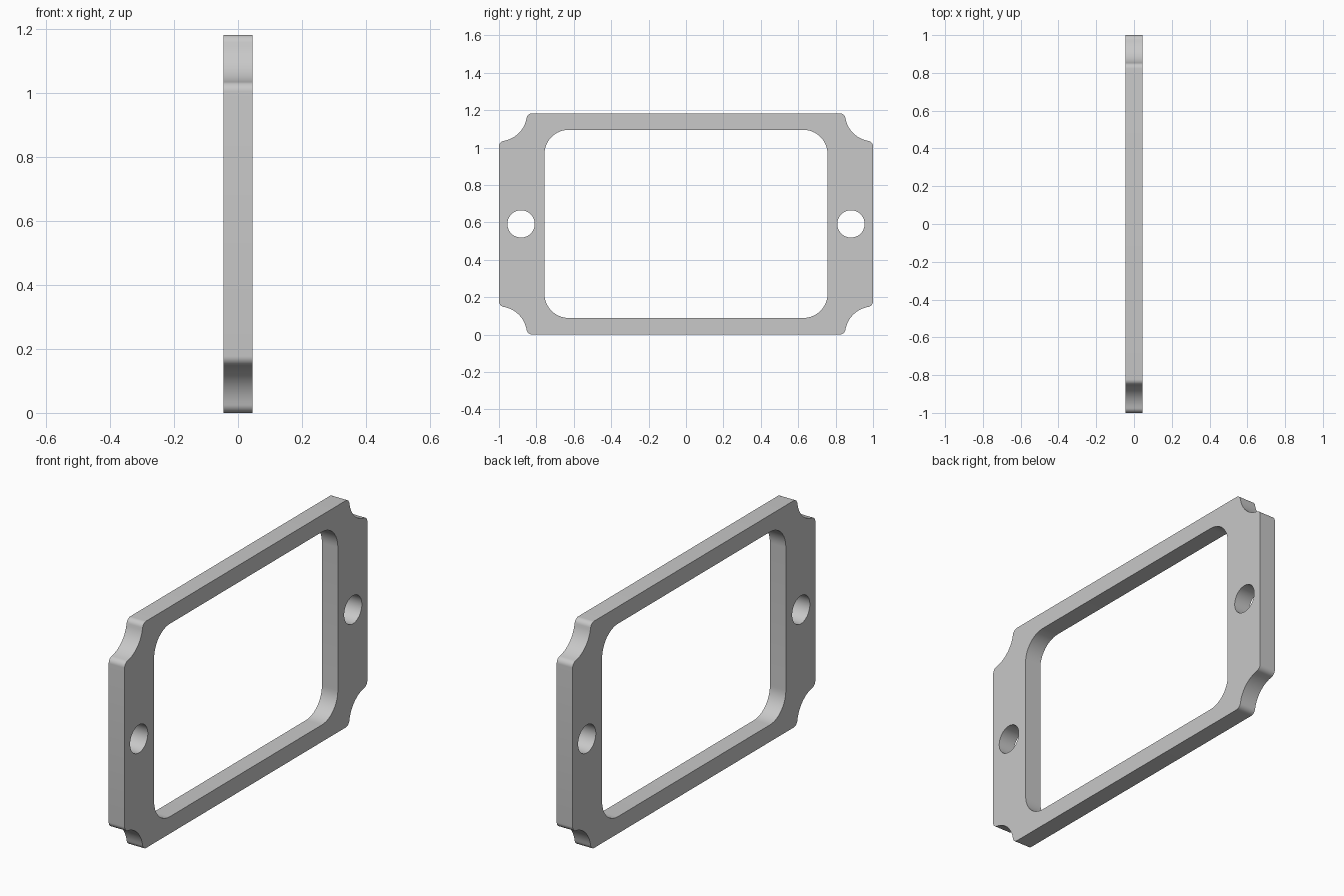
import bpy, bmesh
from math import cos, sin, pi, atan2, sqrt

cube = bpy.data.objects.get("Cube")
if cube:
    bpy.data.objects.remove(cube)

HALF_Y, HEIGHT, HALF_X = 1.0, 1.183, 0.046
MID_Z = HEIGHT / 2
NOTCH, FILLET = 0.15, 0.03
OPEN_Y, OPEN_Z, OPEN_R = 0.757, 0.503, 0.13
HOLE_Y, HOLE_R = 0.882, 0.073


def arc(cy, cz, r, a0, a1, n):
    """Points on an arc in the YZ plane."""
    angles = [a0 + (a1 - a0) * i / n for i in range(n + 1)]
    return [(cy + r * cos(a), cz + r * sin(a)) for a in angles]


def mirrored_loop(corner):
    """Repeat the +y +z corner around all four quadrants."""
    loop = []
    for sy, sz in ((1, 1), (-1, 1), (-1, -1), (1, -1)):
        pts = [(y * sy, z * sz) for y, z in corner]
        loop += pts if sy * sz > 0 else pts[::-1]
    return loop


# Corner profile: side fillet, concave notch, top fillet
reach = sqrt((NOTCH + FILLET) ** 2 - FILLET ** 2)
tilt = atan2(FILLET, reach)
corner = arc(HALF_Y - FILLET, MID_Z - reach, FILLET, 0, pi / 2 - tilt, 8)
corner += arc(HALF_Y, MID_Z, NOTCH, 1.5 * pi - tilt, pi + tilt, 16)[1:-1]
corner += arc(HALF_Y - reach, MID_Z - FILLET, FILLET, tilt, pi / 2, 8)
outline = mirrored_loop(corner)

# Rounded window and the two bolt holes
window = mirrored_loop(arc(OPEN_Y - OPEN_R, OPEN_Z - OPEN_R, OPEN_R, 0, pi / 2, 12))
holes = [arc(s * HOLE_Y, 0, HOLE_R, 0, 2 * pi, 48)[:-1] for s in (-1, 1)]

# Fill the profile and extrude it to the plate thickness
bm = bmesh.new()
for loop in [outline, window] + holes:
    verts = [bm.verts.new((-HALF_X, y, z + MID_Z)) for y, z in loop]
    for a, b in zip(verts, verts[1:] + verts[:1]):
        bm.edges.new((a, b))
bmesh.ops.triangle_fill(bm, use_beauty=True, use_dissolve=False, edges=bm.edges[:])
ext = bmesh.ops.extrude_face_region(bm, geom=bm.faces[:], use_keep_orig=True)
moved = [v for v in ext["geom"] if isinstance(v, bmesh.types.BMVert)]
bmesh.ops.translate(bm, verts=moved, vec=(2 * HALF_X, 0, 0))
bmesh.ops.recalc_face_normals(bm, faces=bm.faces[:])
mesh = bpy.data.meshes.new("frame_plate")
bm.to_mesh(mesh)
bm.free()

plate = bpy.data.objects.new("frame_plate", mesh)
bpy.context.collection.objects.link(plate)

# Plain grey finish
grey = bpy.data.materials.new("light grey")
grey.use_nodes = True
colour = (0.58, 0.58, 0.58, 1)
grey.diffuse_color = colour
grey.node_tree.nodes["Principled BSDF"].inputs["Base Color"].default_value = colour
mesh.materials.append(grey)

bpy.ops.object.select_all(action="DESELECT")
plate.select_set(True)
bpy.context.view_layer.objects.active = plate
bpy.ops.object.shade_smooth_by_angle(angle=pi / 6)
